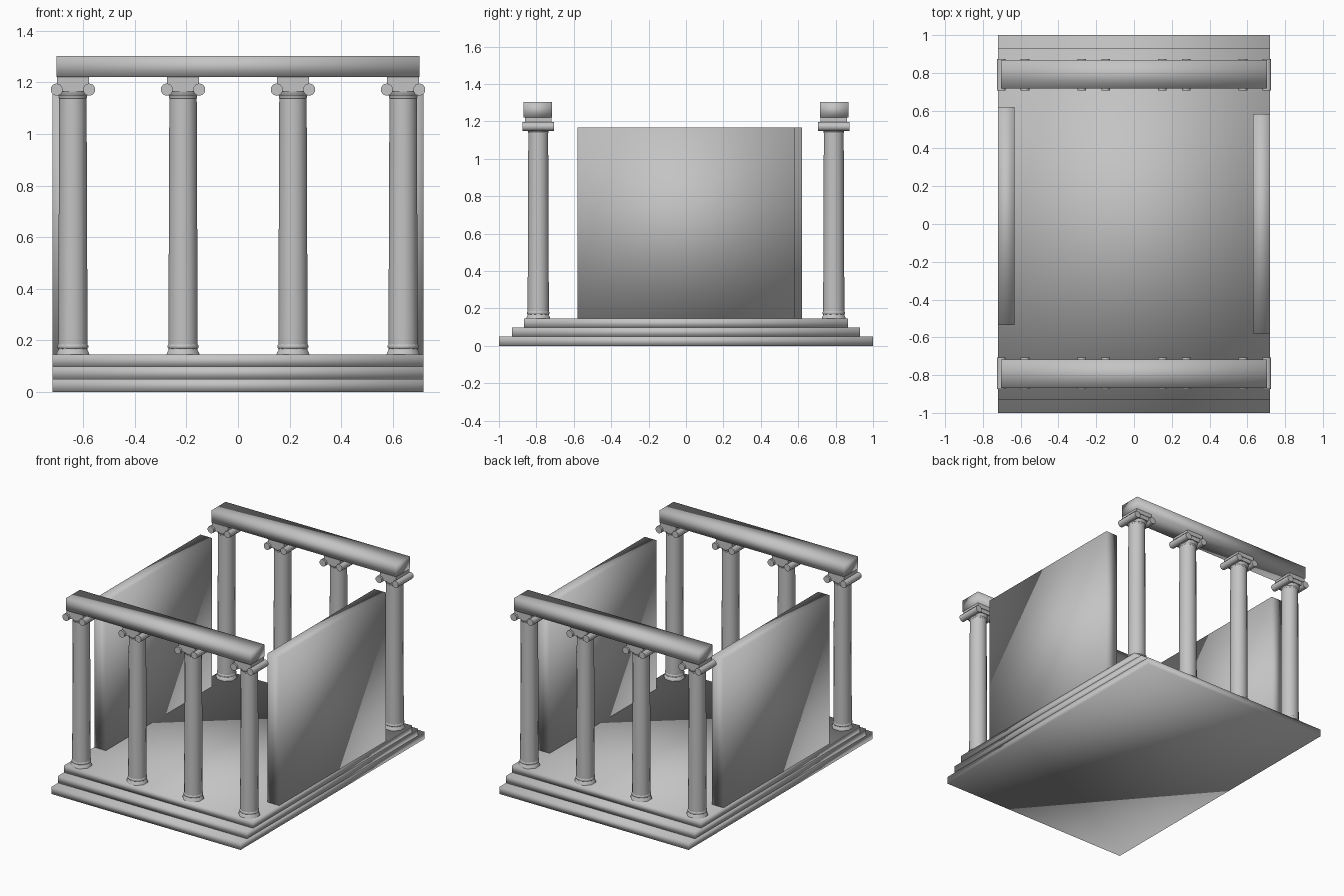
import bpy
import bmesh
import math
from mathutils import Matrix

cube = bpy.data.objects.get("Cube")
if cube:
    bpy.data.objects.remove(cube, do_unlink=True)

# One plain stone colour
stone = bpy.data.materials.new("grey_stone")
stone.use_nodes = True
GREY = (0.55, 0.55, 0.55, 1)
stone.diffuse_color = GREY
stone.node_tree.nodes["Principled BSDF"].inputs["Base Color"].default_value = GREY


def finish(name, bm):
    """Turn a bmesh into a smooth-shaded stone object."""
    bmesh.ops.recalc_face_normals(bm, faces=bm.faces)
    mesh = bpy.data.meshes.new(name)
    for face in bm.faces:
        face.smooth = True
    bm.to_mesh(mesh)
    bm.free()
    mesh.materials.append(stone)
    obj = bpy.data.objects.new(name, mesh)
    bpy.context.collection.objects.link(obj)
    return obj


def add_box(bm, x, y, z):
    """Add a box given its (min, max) range on each axis."""
    centre = [(a + b) / 2 for a, b in (x, y, z)]
    size = [b - a for a, b in (x, y, z)]
    matrix = Matrix.Translation(centre) @ Matrix.Diagonal((*size, 1))
    bmesh.ops.create_cube(bm, size=1, matrix=matrix)


def box(name, x, y, z):
    bm = bmesh.new()
    add_box(bm, x, y, z)
    return finish(name, bm)


def add_lathe(bm, profile, sides):
    """Revolve (radius, height) pairs around z and cap both ends."""
    rings = []
    for r, z in profile:
        angles = [2 * math.pi * (i + 0.5) / sides for i in range(sides)]
        rings.append([bm.verts.new((r * math.cos(a), r * math.sin(a), z)) for a in angles])
    for low, high in zip(rings, rings[1:]):
        for i in range(sides):
            j = (i + 1) % sides
            bm.faces.new((low[i], low[j], high[j], high[i]))
    bm.faces.new(rings[0][::-1])
    bm.faces.new(rings[-1])


FLOOR = 0.145
WALL_TOP = 1.168
BEAM_BASE = 1.22

# Stepped platform, stepping in at front and back only
steps = [("lower_step", 1.0, 0, 0.05), ("middle_step", 0.93, 0.05, 0.098),
         ("upper_step", 0.865, 0.098, FLOOR)]
for name, depth, low, high in steps:
    box(name, (-0.72, 0.72), (-depth, depth), (low, high))

# Side walls, slightly offset from each other
box("left_wall", (0.63, 0.72), (-0.58, 0.583), (FLOOR, WALL_TOP))
box("right_wall", (-0.72, -0.632), (-0.535, 0.62), (FLOOR, WALL_TOP))


def column_base(name):
    """Flared foot with a rounded collar."""
    bm = bmesh.new()
    add_lathe(bm, [(0.069, FLOOR), (0.067, 0.152), (0.058, 0.168)], 8)
    add_lathe(bm, [(0.056, 0.166), (0.062, 0.172), (0.062, 0.18), (0.056, 0.187)], 12)
    return finish(name, bm)


def column_shaft(name):
    """Slightly tapered shaft with a narrow neck ring."""
    bm = bmesh.new()
    add_lathe(bm, [(0.058, 0.165), (0.054, 1.16)], 16)
    add_lathe(bm, [(0.052, 1.136), (0.056, 1.14), (0.056, 1.146), (0.052, 1.15)], 16)
    return finish(name, bm)


def column_capital(name):
    """Round cushion, scroll rolls running front to back, and a square top."""
    bm = bmesh.new()
    add_lathe(bm, [(0.052, 1.142), (0.064, 1.16), (0.066, 1.185), (0.06, 1.2)], 16)
    add_box(bm, (-0.06, 0.06), (-0.068, 0.068), (1.165, 1.195))
    for side in (-1, 1):
        turn = Matrix.Translation((side * 0.063, 0, 1.172)) @ Matrix.Rotation(math.pi / 2, 4, "X")
        bmesh.ops.create_cone(bm, cap_ends=True, segments=10, radius1=0.024,
                              radius2=0.024, depth=0.166, matrix=turn)
    add_box(bm, (-0.062, 0.062), (-0.072, 0.072), (1.192, BEAM_BASE))
    return finish(name, bm)


# Build each column part once, then share its mesh along both rows
places = [(x, y) for y in (-0.79, 0.79) for x in (-0.64, -0.213, 0.213, 0.64)]
for builder, part in ((column_base, "column_base"), (column_shaft, "column_shaft"),
                      (column_capital, "column_capital")):
    first = builder(part)
    bpy.ops.object.select_all(action="DESELECT")
    first.select_set(True)
    bpy.context.view_layer.objects.active = first
    bpy.ops.object.shade_smooth_by_angle(angle=math.radians(50))
    for i, (x, y) in enumerate(places):
        obj = first
        if i:
            obj = first.copy()
            bpy.context.collection.objects.link(obj)
        row = "front" if y < 0 else "back"
        obj.name = f"{row}_{part}_{i % 4 + 1}"
        obj.location = (x, y, 0)

# Beams resting on the two rows
for row, y in (("front", -0.793), ("back", 0.793)):
    box(f"{row}_beam", (-0.703, 0.703), (y - 0.076, y + 0.076), (BEAM_BASE, 1.303))
